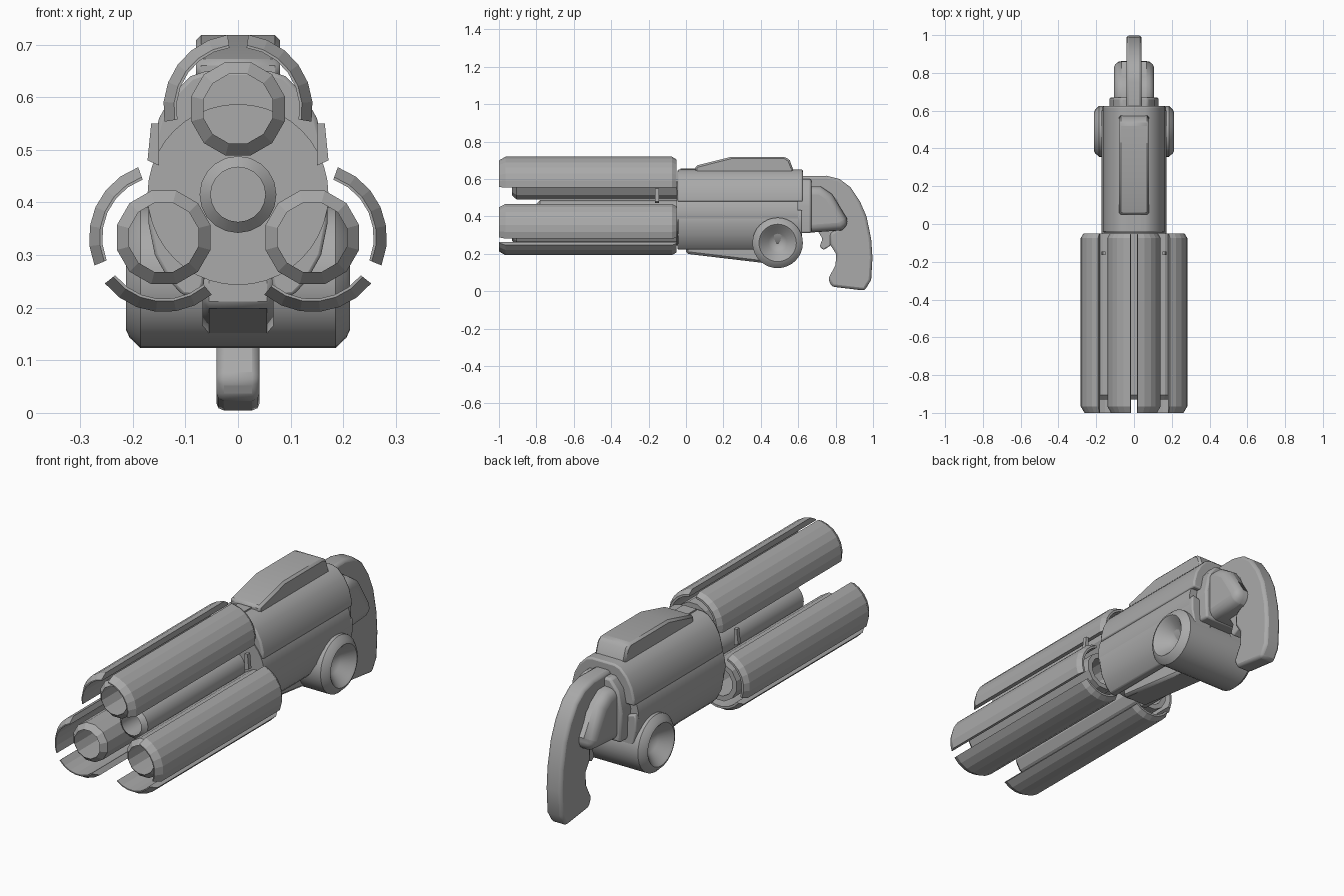
import bpy
import bmesh
import math
from mathutils import Matrix

default = bpy.data.objects.get("Cube")
if default:
    bpy.data.objects.remove(default)

metal = bpy.data.materials.new("grey metal")
metal.use_nodes = True
GREY = (0.4, 0.4, 0.4, 1)
metal.diffuse_color = GREY
metal.node_tree.nodes["Principled BSDF"].inputs["Base Color"].default_value = GREY

AXIS_Z = 0.415      # height of the body's long axis
BARREL_R = 0.163    # distance of the barrels from that axis


def finish(name, bm, bevel=0, segments=2, smooth=True):
    bmesh.ops.remove_doubles(bm, verts=bm.verts, dist=1e-5)
    bmesh.ops.recalc_face_normals(bm, faces=bm.faces)
    mesh = bpy.data.meshes.new(name)
    bm.to_mesh(mesh)
    bm.free()
    mesh.materials.append(metal)
    ob = bpy.data.objects.new(name, mesh)
    bpy.context.collection.objects.link(ob)
    if bevel:
        mod = ob.modifiers.new("rounded edges", "BEVEL")
        mod.width, mod.segments = bevel, segments
        mod.limit_method, mod.angle_limit = "ANGLE", math.radians(35)
    if smooth:
        bpy.ops.object.select_all(action="DESELECT")
        ob.select_set(True)
        bpy.context.view_layer.objects.active = ob
        bpy.ops.object.shade_smooth_by_angle(angle=math.radians(35))
    return ob


def prism(name, profile, axis, lo, hi, **kw):
    """Extrude an (x, z) profile along y, or a (y, z) profile along x."""
    bm = bmesh.new()

    def ring(t):
        return [bm.verts.new((u, t, v) if axis == "y" else (t, u, v)) for u, v in profile]
    a, b = ring(lo), ring(hi)
    bm.faces.new(a)
    bm.faces.new(b)
    for i in range(len(a)):
        j = (i + 1) % len(a)
        bm.faces.new((a[i], a[j], b[j], b[i]))
    return finish(name, bm, **kw)


def sweep(name, section, x, z, sides, start=0, arc=360, closed=True, turn=None, **kw):
    """Sweep an (r, y) section around a lengthwise axis through (x, z)."""
    bm = bmesh.new()
    rings = []
    for i in range(sides + 1):
        a = math.radians(start + arc * i / sides)
        rings.append([bm.verts.new((x + r * math.cos(a), y, z + r * math.sin(a)))
                      for r, y in section])
    n = len(section)
    for p, q in zip(rings, rings[1:]):
        for i in range(n if closed else n - 1):
            j = (i + 1) % n
            bm.faces.new((p[i], p[j], q[j], q[i]))
    if arc < 360:
        bm.faces.new(rings[0])
        bm.faces.new(rings[-1])
    if turn:
        bmesh.ops.transform(bm, matrix=turn, verts=bm.verts)
    return finish(name, bm, **kw)


def mirrored(half):
    return half + [(-u, v) for u, v in reversed(half)]


# Three barrels, each with a pair of curved outer shrouds
barrel = [(0.068, -0.93), (0.092, -0.905), (0.092, -0.05), (0.068, -0.05)]
shroud = [(0.117, -1), (0.122, -1), (0.142, -0.965), (0.142, -0.075),
          (0.127, -0.05), (0.117, -0.05)]
for label, out in (("top", 90), ("left", -30), ("right", 210)):
    a = math.radians(out)
    x, z = BARREL_R * math.cos(a), AXIS_Z + BARREL_R * math.sin(a)
    sweep(label + "_barrel", barrel, x, z, 12, start=15, smooth=False)
    for side, first in (("a", out + 8), ("b", out - 100)):
        sweep(label + "_shroud_" + side, shroud, x, z, 6, start=first, arc=92, smooth=False)

# Centre tube between the barrels
tube = [(0.052, -0.8), (0.073, -0.78), (0.073, -0.03), (0.052, -0.03)]
sweep("centre_tube", tube, 0, AXIS_Z, 20)

# Body core
core = [(0, -0.05), (0.172, -0.05), (0.172, 0.6), (0, 0.6)]
sweep("body_core", core, 0, AXIS_Z, 40, closed=False)

# Arched upper cover
arch = [(0.165, 0.478), (0.163, 0.51), (0.15, 0.56), (0.125, 0.605), (0.09, 0.64), (0.06, 0.65)]
prism("upper_cover", mirrored(arch), "y", -0.045, 0.625, bevel=0.008)

# Side brackets and lower side covers
for label, s in (("left", 1), ("right", -1)):
    low = [(0.16, 0.435), (0.17, 0.42), (0.17, 0.36), (0.158, 0.3), (0.13, 0.25),
           (0.105, 0.224), (0.075, 0.222), (0.065, 0.245), (0.05, 0.4)]
    prism(label + "_lower_cover", [(s * u, v) for u, v in low], "y", -0.045, 0.62, bevel=0.006)
    strut = [(0.15, 0.47), (0.172, 0.48), (0.165, 0.55), (0.15, 0.55)]
    prism(label + "_bracket", [(s * u, v) for u, v in strut], "y", -0.165, -0.145, smooth=False)

# Raised block and small rail on top
sight = [(0.05, 0.63), (0.05, 0.67), (0.24, 0.718), (0.53, 0.718), (0.555, 0.7), (0.58, 0.63)]
prism("top_block", sight, "x", -0.08, 0.08, bevel=0.01, segments=1)
rail = [(-0.035, 0.6), (0.035, 0.6), (0.035, 0.657), (-0.035, 0.657)]
prism("top_rail", rail, "y", -0.03, 0.06, smooth=False)

# Cross drum with dished ends, turned to lie along x
drum = [(0, -0.13), (0.05, -0.16), (0.09, -0.205), (0.1, -0.213), (0.115, -0.206), (0.135, -0.185)]
drum += [(r, -y) for r, y in reversed(drum)]
turn = Matrix.Translation((0, 0.49, 0.258)) @ Matrix.Rotation(math.pi / 2, 4, "Z")
sweep("cross_drum", drum, 0, 0, 32, closed=False, turn=turn)

# Sloping keel under the body
keel = [(0, 0.27), (0, 0.2), (0.42, 0.15), (0.48, 0.27)]
prism("keel", keel, "x", -0.067, 0.067, bevel=0.012, segments=1)

# Rear collar
collar = [(0.125, 0.31), (0.13, 0.45), (0.11, 0.55), (0.07, 0.6)]
prism("rear_collar", mirrored(collar), "y", 0.59, 0.67, bevel=0.01)

# Rounded rear housing behind the collar
housing = [(0.62, 0.56), (0.72, 0.56), (0.78, 0.52), (0.86, 0.39), (0.873, 0.35),
           (0.83, 0.325), (0.62, 0.31)]
prism("rear_housing", housing, "x", -0.107, 0.107, bevel=0.055, segments=4)

# Curved grip and trigger
grip = [(0.6, 0.54), (0.6, 0.615), (0.75, 0.617), (0.82, 0.6), (0.88, 0.555), (0.93, 0.48),
        (0.965, 0.4), (0.99, 0.28), (0.997, 0.18), (0.99, 0.06), (0.955, 0.003), (0.78, 0.024),
        (0.76, 0.065), (0.8, 0.14), (0.802, 0.2), (0.77, 0.25), (0.77, 0.31), (0.84, 0.35),
        (0.8, 0.48), (0.72, 0.54)]
prism("grip", grip, "x", -0.041, 0.041, bevel=0.014)
trigger = [(0.7, 0.33), (0.73, 0.28), (0.715, 0.24), (0.735, 0.22), (0.775, 0.245), (0.79, 0.33)]
prism("trigger", trigger, "x", -0.022, 0.022, bevel=0.006)
